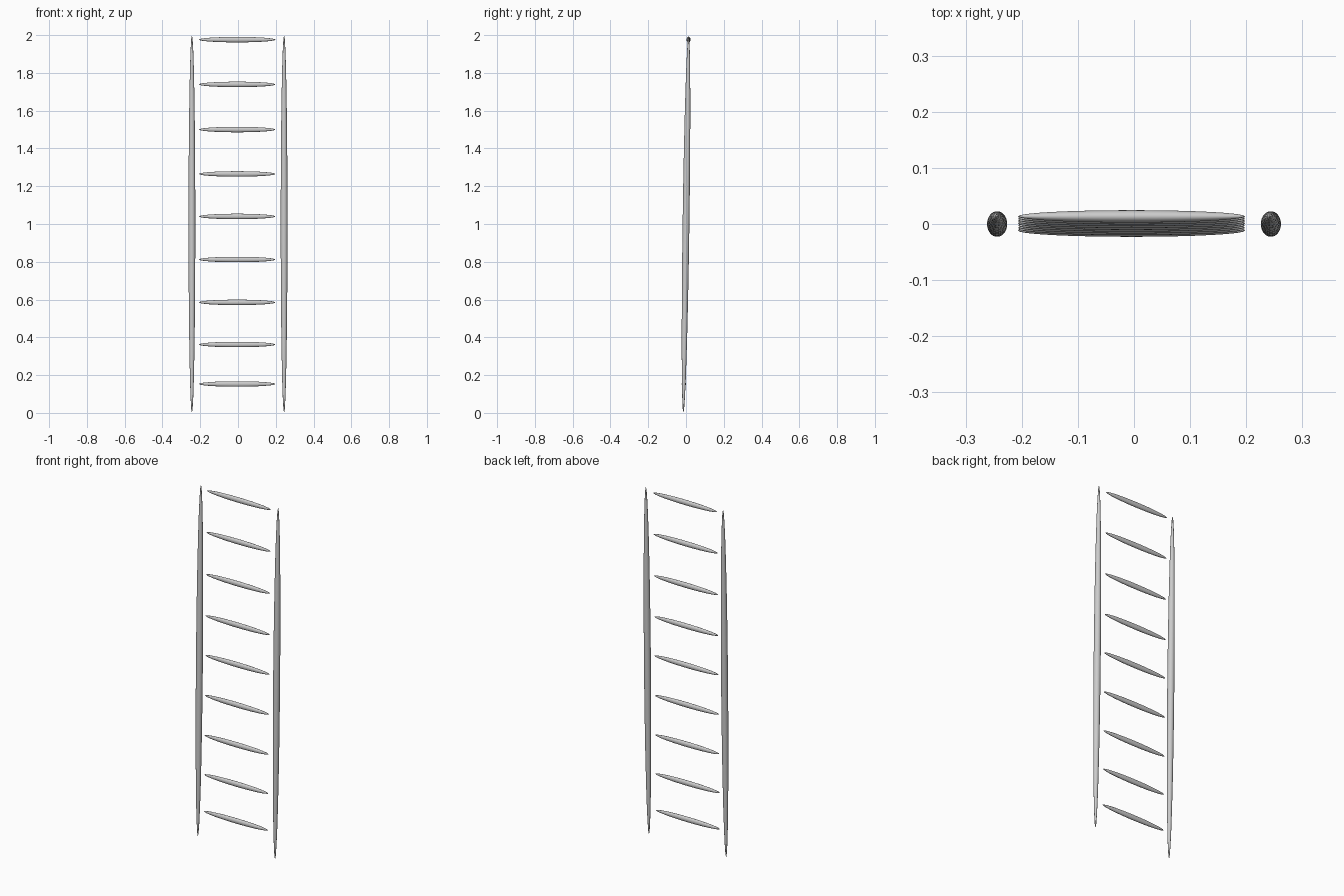
import bpy
import math

if "Cube" in bpy.data.objects:
    bpy.data.objects.remove(bpy.data.objects["Cube"])

TILT = math.radians(0.8)  # slight backward lean of the ladder


def ellipsoid(name, location, radii, tilt=0.0):
    bpy.ops.mesh.primitive_uv_sphere_add(segments=32, ring_count=16, radius=1,
                                         location=location,
                                         rotation=(-tilt, 0, 0))
    obj = bpy.context.object
    obj.name = name
    obj.scale = radii
    bpy.ops.object.shade_smooth()
    return obj


# Two long tapered side rails
for side, x in (("left", -0.244), ("right", 0.244)):
    ellipsoid(f"{side}_rail", (x, 0, 1.0), (0.018, 0.018, 1.0), TILT)

# Nine spindle-shaped rungs following the lean of the rails
rung_heights = (0.153, 0.362, 0.585, 0.812, 1.04, 1.265, 1.50, 1.739, 1.976)
for i, z in enumerate(rung_heights, 1):
    y = (z - 1.0) * math.tan(TILT)
    ellipsoid(f"rung_{i}", (-0.0045, y, z), (0.2025, 0.011, 0.0145))
